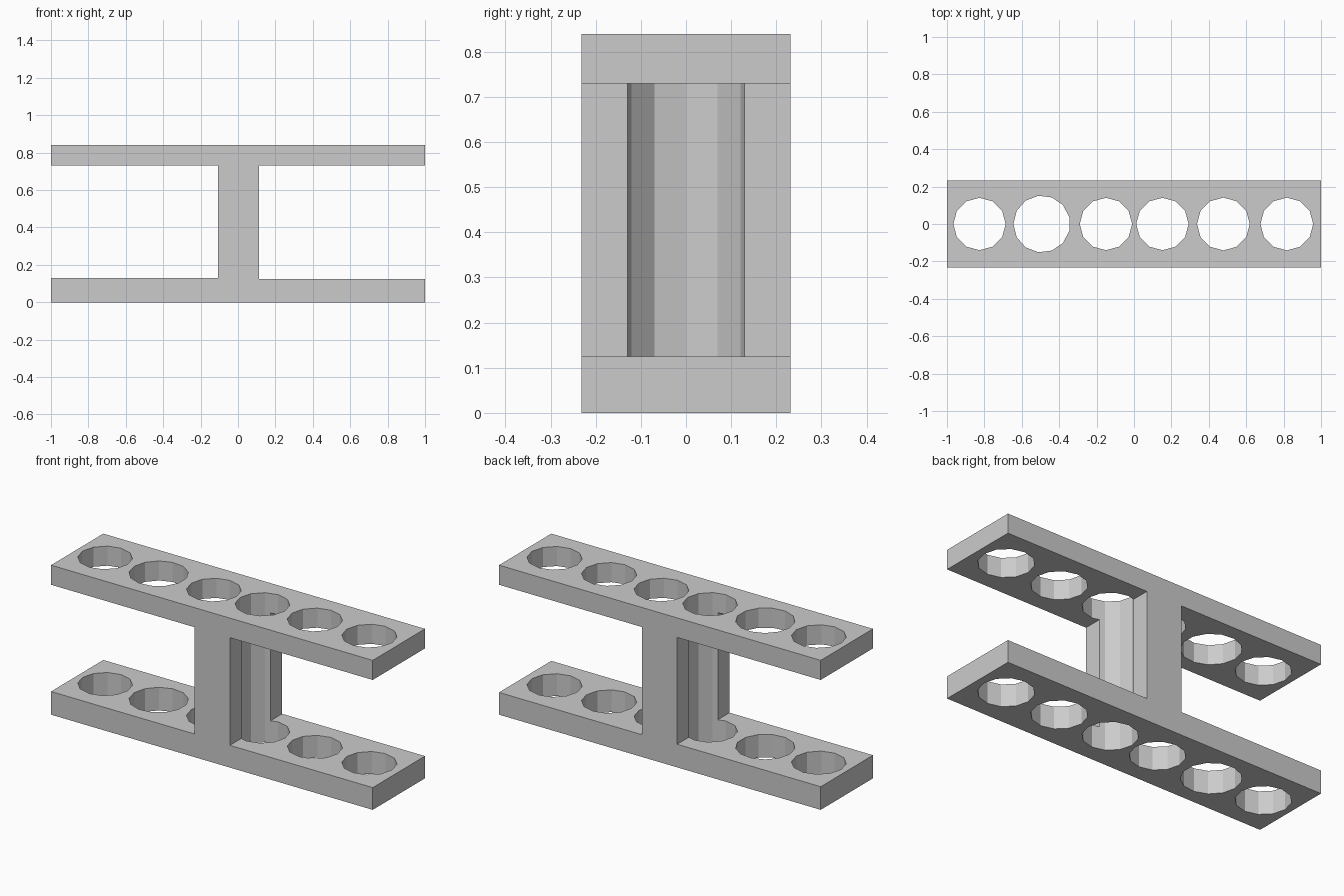
import bpy, bmesh, math

if "Cube" in bpy.data.objects:
    bpy.data.objects.remove(bpy.data.objects["Cube"])

D = 0.232  # half depth


def prism(name, pts, to3d, shift):
    """Extrude a closed 2D outline into a solid."""
    bm = bmesh.new()
    face = bm.faces.new([bm.verts.new(to3d(p)) for p in pts])
    ext = bmesh.ops.extrude_face_region(bm, geom=[face])
    verts = [g for g in ext["geom"] if isinstance(g, bmesh.types.BMVert)]
    bmesh.ops.translate(bm, verts=verts, vec=shift)
    bmesh.ops.recalc_face_normals(bm, faces=bm.faces)
    me = bpy.data.meshes.new(name)
    bm.to_mesh(me)
    bm.free()
    ob = bpy.data.objects.new(name, me)
    bpy.context.collection.objects.link(ob)
    return ob


# I-shaped beam: two flanges joined by a central web
profile = [(-1, 0), (1, 0), (1, 0.125), (0.112, 0.125), (0.112, 0.73),
           (1, 0.73), (1, 0.84), (-1, 0.84), (-1, 0.73), (-0.108, 0.73),
           (-0.108, 0.13), (-1, 0.13)]
beam = prism("beam", profile, lambda p: (p[0], -D, p[1]), (0, 2 * D, 0))

# Vertical holes through both flanges and the web: centre x, radius, sides
holes = [(-0.826, 0.14, 12), (-0.493, 0.152, 13), (-0.15, 0.14, 12),
         (0.152, 0.14, 12), (0.478, 0.141, 12), (0.817, 0.141, 12)]
for i, (cx, r, n) in enumerate(holes):
    ring = [(cx - r * math.cos(2 * math.pi * k / n),
             r * math.sin(2 * math.pi * k / n)) for k in range(n)]
    cutter = prism(f"hole_cutter_{i + 1}", ring,
                   lambda p: (p[0], p[1], -0.2), (0, 0, 1.3))
    cutter.hide_render = True
    cutter.hide_set(True)
    mod = beam.modifiers.new(f"hole_{i + 1}", "BOOLEAN")
    mod.operation = "DIFFERENCE"
    mod.solver = "EXACT"
    mod.object = cutter
